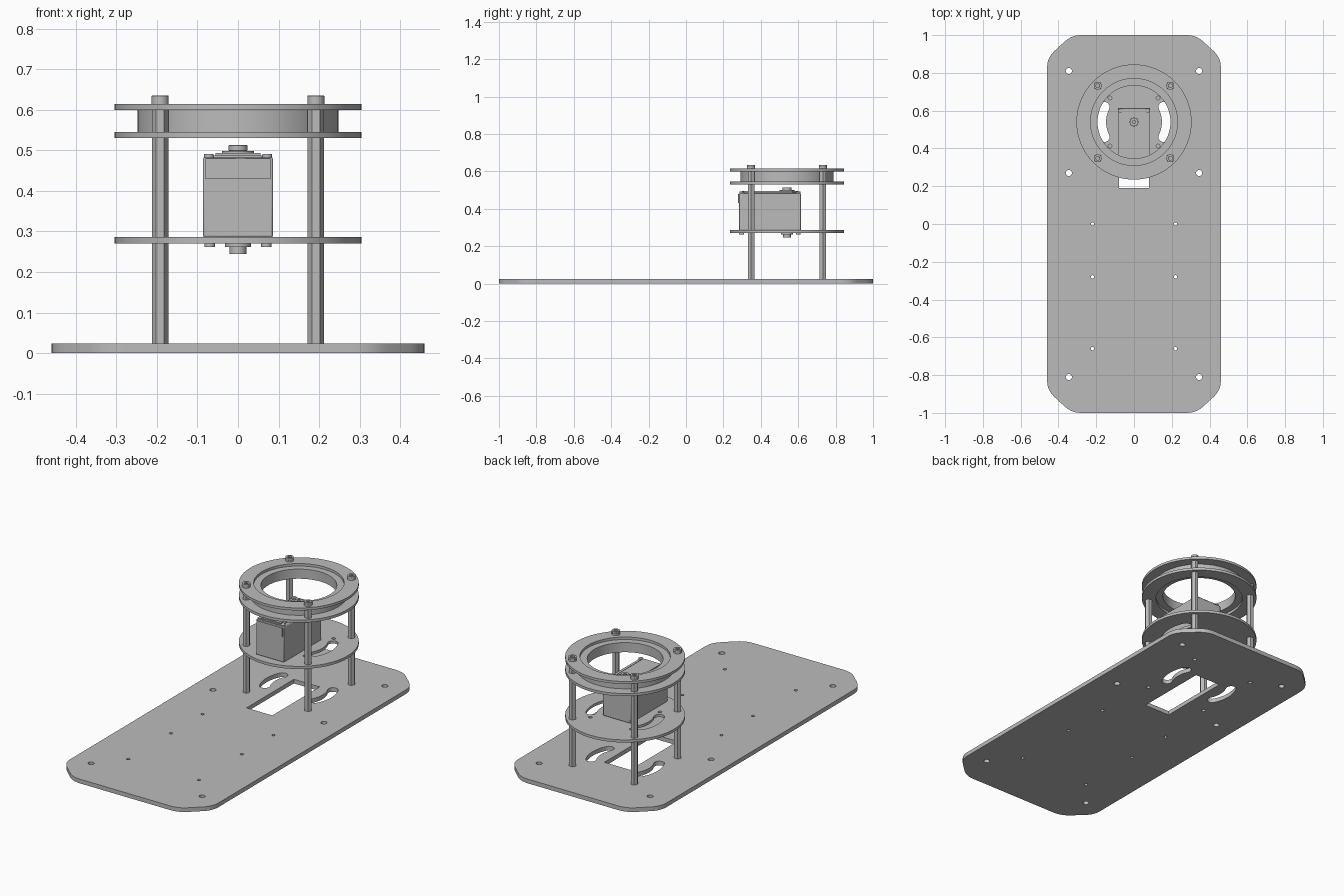
import bpy
import bmesh
from math import sin, cos, pi, radians
from mathutils import Vector

cube = bpy.data.objects.get("Cube")
if cube:
    bpy.data.objects.remove(cube)

grey = bpy.data.materials.new("plain_grey")
grey.use_nodes = True
colour = (0.5, 0.5, 0.5, 1)
grey.diffuse_color = colour
grey.node_tree.nodes["Principled BSDF"].inputs["Base Color"].default_value = colour

CY = 0.54             # turret centre along y
ROD = 0.192           # standoff offset from the turret centre
QUADS = [(sx, sy) for sx in (-1, 1) for sy in (-1, 1)]


def circle(x, y, r, n=24, turn=0.0):
    return [(x + r * cos(turn + 2 * pi * i / n), y + r * sin(turn + 2 * pi * i / n))
            for i in range(n)]


def rect(x0, x1, y0, y1):
    return [(x0, y0), (x1, y0), (x1, y1), (x0, y1)]


def rounded(points, r, n=5):
    """Round each corner of a polygon with a short curve."""
    out = []
    for i, p in enumerate(points):
        p = Vector(p)
        a = p + (Vector(points[i - 1]) - p).normalized() * r
        b = p + (Vector(points[(i + 1) % len(points)]) - p).normalized() * r
        for k in range(n + 1):
            t = k / n
            out.append(tuple(a * (1 - t) ** 2 + p * 2 * t * (1 - t) + b * t * t))
    return out


def slot(side, r=0.175, half=0.027, sweep=radians(27), n=12):
    """Arc-shaped slot with round ends, on the +x or -x side of the turret."""
    pts = [((r + half) * cos(t), (r + half) * sin(t))
           for t in (-sweep + 2 * sweep * i / n for i in range(n + 1))]
    for end, start in ((sweep, sweep), (-sweep, -sweep + pi)):
        if end < 0:
            pts += [((r - half) * cos(t), (r - half) * sin(t))
                    for t in (sweep - 2 * sweep * i / n for i in range(n + 1))]
        pts += [(r * cos(end) + half * cos(start + pi * k / 8),
                 r * sin(end) + half * sin(start + pi * k / 8)) for k in range(1, 8)]
    return [(side * x, CY + y) for x, y in pts]


def finish(obj):
    obj.data.materials.clear()
    obj.data.materials.append(grey)
    bpy.ops.object.select_all(action='DESELECT')
    obj.select_set(True)
    bpy.context.view_layer.objects.active = obj
    bpy.ops.object.shade_smooth_by_angle(angle=radians(30))
    return obj


def plate(name, z0, z1, outline, holes=(), bevel=0.0):
    """Extrude a flat outline with holes from z0 to z1."""
    curve = bpy.data.curves.new(name, 'CURVE')
    curve.dimensions = '2D'
    curve.fill_mode = 'BOTH'
    curve.extrude = (z1 - z0) / 2
    for loop in [outline, *holes]:
        spline = curve.splines.new('POLY')
        spline.points.add(len(loop) - 1)
        for point, (x, y) in zip(spline.points, loop):
            point.co = (x, y, 0, 1)
        spline.use_cyclic_u = True
    temp = bpy.data.objects.new(name + "_curve", curve)
    bpy.context.collection.objects.link(temp)
    graph = bpy.context.evaluated_depsgraph_get()
    mesh = bpy.data.meshes.new_from_object(temp.evaluated_get(graph))
    bpy.data.objects.remove(temp)
    bm = bmesh.new()
    bm.from_mesh(mesh)
    bmesh.ops.remove_doubles(bm, verts=bm.verts, dist=0.0001)
    bmesh.ops.recalc_face_normals(bm, faces=bm.faces)
    bmesh.ops.translate(bm, verts=bm.verts, vec=(0, 0, (z0 + z1) / 2))
    bm.to_mesh(mesh)
    bm.free()
    mesh.name = name
    obj = bpy.data.objects.new(name, mesh)
    bpy.context.collection.objects.link(obj)
    if bevel:
        mod = obj.modifiers.new("soft_edges", 'BEVEL')
        mod.width = bevel
        mod.segments = 2
        mod.limit_method = 'ANGLE'
        mod.angle_limit = radians(50)
    return finish(obj)


# Base plate with clipped corners, mounting holes, slots and a window
corner = [(0.46, 0.88), (0.33, 1.0), (-0.33, 1.0), (-0.46, 0.88)]
base_outline = rounded(corner + [(-x, -y) for x, y in corner], 0.05)
base_holes = [slot(1), slot(-1), rect(-0.08, 0.08, 0.19, 0.61)]
for side in (-1, 1):
    base_holes += [circle(side * 0.345, y, 0.016) for y in (-0.81, 0.27, 0.81)]
    base_holes += [circle(side * 0.22, y, 0.009, 16) for y in (-0.66, -0.28, 0.0)]
base_holes += [circle(sx * ROD, CY + sy * ROD, 0.011, 16) for sx, sy in QUADS]
plate("base_plate", 0, 0.0235, base_outline, base_holes)

# Servo deck
deck_holes = [slot(1), slot(-1)]
deck_holes += [circle(sx * 0.127, CY + sy * 0.127, 0.01, 16) for sx, sy in QUADS]
plate("servo_deck", 0.271, 0.286, circle(0, CY, 0.305, 64), deck_holes)

# Two clamping rings with the thicker bearing ring between them
bore = circle(0, CY, 0.23, 64)
plate("lower_ring", 0.531, 0.546, circle(0, CY, 0.305, 64), [bore])
plate("upper_ring", 0.60, 0.614, circle(0, CY, 0.305, 64), [bore])
plate("bearing_ring", 0.546, 0.60, circle(0, CY, 0.248, 64), [circle(0, CY, 0.193, 64)])

# Hexagonal standoffs and socket-head screws
for sx, sy in QUADS:
    x, y = sx * ROD, CY + sy * ROD
    tag = ("left" if sx > 0 else "right") + ("_back" if sy > 0 else "_front")
    plate("standoff_" + tag, 0.0235, 0.60, circle(x, y, 0.02, 6))
    plate("screw_seat_" + tag, 0.614, 0.624, circle(x, y, 0.021))
    plate("screw_head_" + tag, 0.624, 0.635, circle(x, y, 0.021),
          [circle(x, y, 0.011, 6)], 0.003)

# Servo body, lid and raised gear cover
plate("servo_body", 0.286, 0.483, rect(-0.086, 0.086, 0.283, 0.615), bevel=0.004)
plate("servo_lid", 0.483, 0.488, rounded(rect(-0.065, 0.065, 0.29, 0.61), 0.015))
cover = [(-0.055, 0.30), (0.055, 0.30), (0.055, 0.57), (0.03, 0.60), (-0.03, 0.60), (-0.055, 0.57)]
plate("gear_cover", 0.488, 0.494, cover)
plate("cable_lip", 0.43, 0.48, rect(-0.08, 0.08, 0.278, 0.284))

# Output shaft above, pivot below
plate("output_collar", 0.494, 0.499, circle(0, CY, 0.04, 32))
plate("output_shaft", 0.499, 0.513, circle(0, CY, 0.023), [circle(0, CY, 0.009, 12)], 0.003)
plate("lower_pivot", 0.245, 0.271, circle(0, CY, 0.021))
plate("pivot_collar", 0.262, 0.271, circle(0, CY, 0.032))

# Small corner screws on the top and bottom of the servo
for sx in (-1, 1):
    for y in (0.297, 0.60):
        tag = ("left" if sx > 0 else "right") + ("_back" if y > 0.5 else "_front")
        plate("lid_screw_" + tag, 0.483, 0.491, circle(sx * 0.072, y, 0.012, 16))
        plate("deck_screw_" + tag, 0.262, 0.271, circle(sx * 0.07, y, 0.013, 16))
